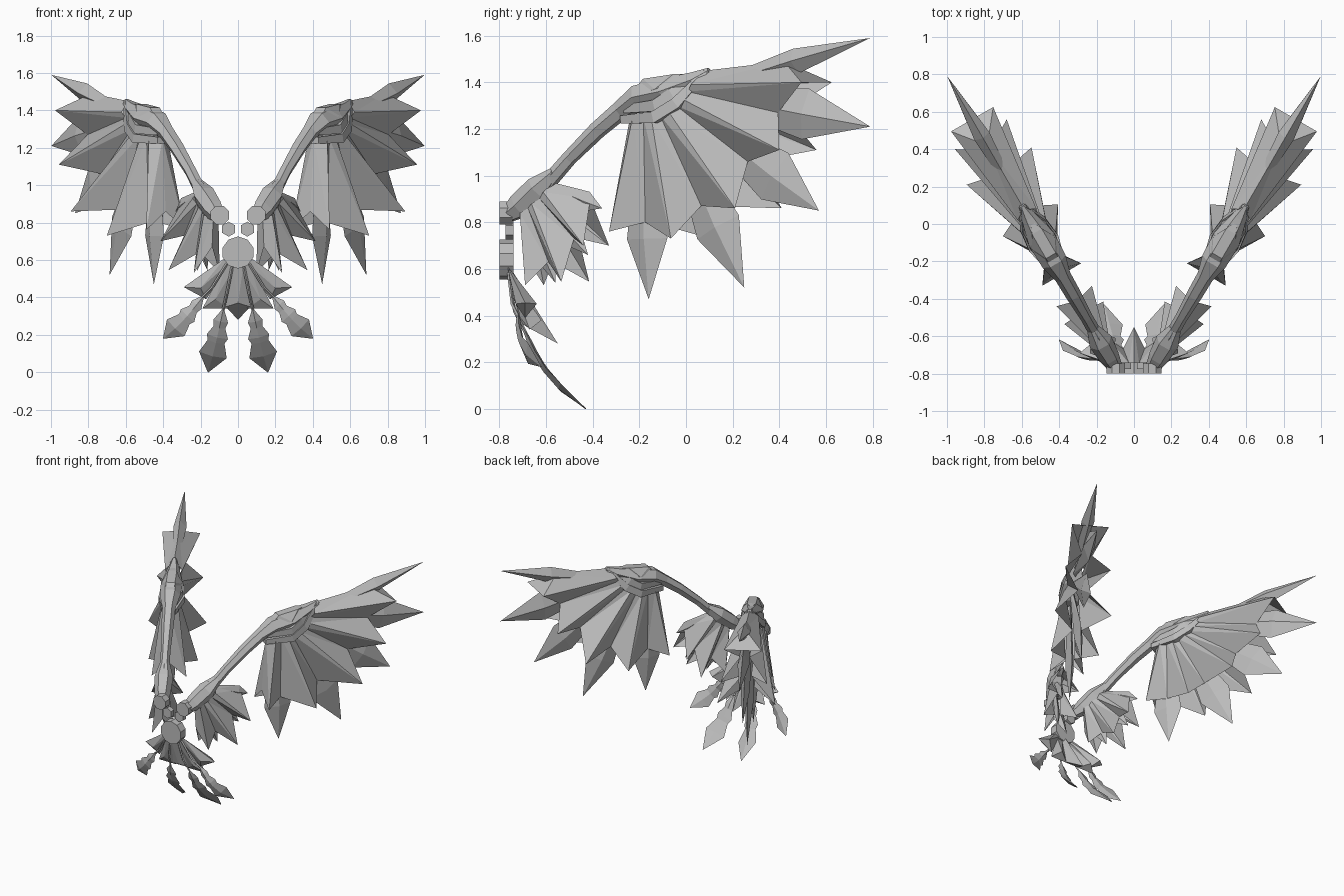
import bpy, bmesh, math
from mathutils import Vector

if "Cube" in bpy.data.objects:
    bpy.data.objects.remove(bpy.data.objects["Cube"])

grey = bpy.data.materials.new("stone_grey")
grey.diffuse_color = (0.5, 0.5, 0.5, 1)
grey.use_nodes = True
grey.node_tree.nodes["Principled BSDF"].inputs["Base Color"].default_value = grey.diffuse_color
OUT = Vector((0.866, -0.5, 0))  # sideways normal of the wing's plane


def P(y, z, n=0.0):
    """Point on the slanted wing plane, pushed out sideways by n."""
    return Vector((0.45 + 0.577 * (y + 0.16), y, z)) + OUT * n


def finish(name, bm, mirror=True):
    bmesh.ops.recalc_face_normals(bm, faces=bm.faces)
    me = bpy.data.meshes.new(name)
    bm.to_mesh(me)
    bm.free()
    me.materials.append(grey)
    ob = bpy.data.objects.new(name, me)
    bpy.context.collection.objects.link(ob)
    if mirror:
        m = ob.modifiers.new("mirror", 'MIRROR')
        m.use_mirror_merge = False
    return ob


def hull(name, pts, mirror=True):
    bm = bmesh.new()
    for p in pts:
        bm.verts.new(p)
    bmesh.ops.convex_hull(bm, input=bm.verts)
    bmesh.ops.delete(bm, geom=[v for v in bm.verts if not v.link_faces], context='VERTS')
    return finish(name, bm, mirror)


def loft(name, stations, side, sides=4, phase=0.0):
    """Rings along a path; each station is (point, half width, half height)."""
    bm = bmesh.new()
    rings = []
    for i, (p, w, h) in enumerate(stations):
        a = stations[max(i - 1, 0)][0]
        b = stations[min(i + 1, len(stations) - 1)][0]
        up = (b - a).cross(side).normalized()
        ring = []
        for k in range(sides):
            t = phase + 2 * math.pi * k / sides
            ring.append(bm.verts.new(p + side * (w * math.cos(t)) + up * (h * math.sin(t))))
        rings.append(ring)
    for r, s in zip(rings, rings[1:]):
        for k in range(sides):
            j = (k + 1) % sides
            bm.faces.new((r[k], r[j], s[j], s[k]))
    bm.faces.new(rings[0])
    bm.faces.new(rings[-1])
    return finish(name, bm)


def blade(name, root, tip, f, w, t):
    """Pointed feather lying in the wing plane."""
    a, d = P(*root), P(*tip)
    c = a.lerp(d, f)
    across = (d - a).cross(OUT).normalized()
    hull(name, [a + across * 0.02, a - across * 0.02, a + OUT * 0.015, a - OUT * 0.015,
                c + across * w, c - across * w, c + OUT * t, c - OUT * t, d])


def pleats(name, ridges, valleys, root_n, valley_n):
    """Folded fan on both wing faces, its sheets meeting at the first and last valley."""
    for label, s in (("outer", 1), ("inner", -1)):
        lines = []
        for i, (root, end) in enumerate(valleys):
            k = s if 0 < i < len(valleys) - 1 else 0
            lines.append((P(*root, k * root_n), P(*end, k * valley_n)))
            if i < len(ridges):
                r, e, n = ridges[i]
                lines.append((P(*r, s * root_n * 1.3), P(*e, s * n)))
        bm = bmesh.new()
        vs = [(bm.verts.new(a), bm.verts.new(b)) for a, b in lines]
        for (a, b), (c, d) in zip(vs, vs[1:]):
            bm.faces.new((a, b, d))
            bm.faces.new((a, d, c))
        finish(f"{name}_{label}", bm)


def disc(name, x, z, r, y0, y1, sides, mirror=True):
    ring = [(x + r * math.cos((k + .5) * 2 * math.pi / sides), y,
             z + r * math.sin((k + .5) * 2 * math.pi / sides))
            for k in range(sides) for y in (y0, y1)]
    hull(name, ring, mirror)


# Main wing: long pointed feathers
for i, (root, tip, f, w, t) in enumerate([
        ((-.18, 1.28), (-.16, .47), .68, .10, .03),
        ((-.08, 1.28), (.25, .52), .66, .115, .03),
        ((-.02, 1.31), (.57, .85), .68, .12, .03),
        ((.02, 1.36), (.79, 1.21), .64, .11, .04),
        ((.08, 1.37), (.79, 1.59), .55, .055, .045)]):
    blade(f"long_feather_{i + 1}", root, tip, f, w, t)

# Main wing: broad folded feathers
pleats("broad_feathers",
       [((-.20, 1.25), (-.27, .76), .12),
        ((-.12, 1.25), (.02, .73), .17),
        ((-.05, 1.28), (.31, .86), .20),
        ((.01, 1.33), (.48, 1.11), .16),
        ((.05, 1.39), (.56, 1.40), .13)],
       [((-.24, 1.25), (-.27, .86)), ((-.16, 1.25), (-.16, .80)),
        ((-.09, 1.26), (.08, .87)), ((-.02, 1.30), (.28, 1.06)),
        ((.03, 1.36), (.41, 1.27)), ((.08, 1.45), (.42, 1.49))], .045, .03)
# Top end of the last broad feather
bm = bmesh.new()
bm.faces.new([bm.verts.new(p) for p in (P(.56, 1.40, .13), P(.42, 1.49), P(.56, 1.40, -.13))])
finish("broad_feather_end", bm)

# Small lower wing: folded feathers and a few points
pleats("small_feathers",
       [((-.69, .84), (-.65, .53), .08),
        ((-.64, .88), (-.475, .545), .12),
        ((-.59, .93), (-.385, .70), .11)],
       [((-.71, .83), (-.70, .67)), ((-.66, .86), (-.58, .63)),
        ((-.61, .90), (-.47, .73)), ((-.57, .97), (-.41, .90))], .035, .02)
for i, (root, tip, w) in enumerate([
        ((-.57, .95), (-.36, .86), .045),
        ((-.62, .90), (-.42, .66), .05),
        ((-.67, .86), (-.56, .54), .045)]):
    blade(f"small_pointed_feather_{i + 1}", root, tip, .68, w, 0.02)

# Arm and wrist
loft("wing_arm", [(P(y, z), w, h) for y, z, w, h in [
    (-.60, .96, .035, .035), (-.5, 1.075, .033, .033), (-.38, 1.195, .042, .038),
    (-.28, 1.28, .045, .042), (-.2, 1.335, .07, .06), (-.08, 1.36, .075, .065),
    (.04, 1.41, .04, .04), (.1, 1.45, .015, .015)]], OUT, 6)
loft("wrist_guard", [(P(y, z), w, h) for y, z, w, h in [
    (-.765, .83, .04, .035), (-.71, .87, .055, .06), (-.63, .945, .065, .06),
    (-.56, 1.015, .035, .025)]], OUT, 6)
loft("wrist_ridge", [(P(y, z), w, h) for y, z, w, h in [
    (-.74, .88, .02, .01), (-.68, .93, .035, .02), (-.6, 1.0, .03, .02),
    (-.56, 1.03, .01, .006)]], OUT, 4)

# Layered shoulder bands
for i, (path, w, h) in enumerate([
        ([(-.26, 1.24), (-.10, 1.25), (-.01, 1.31), (.09, 1.445)], .125, .035),
        ([(-.25, 1.285), (-.10, 1.30), (-.03, 1.35), (.05, 1.42)], .11, .035),
        ([(-.21, 1.345), (-.12, 1.36), (-.06, 1.385), (.0, 1.415)], .08, .03)]):
    taper = ((.5, .7), (1, 1), (.85, 1), (.2, .5))
    loft(f"shoulder_band_{i + 1}",
         [(P(y, z), w * a, h * b) for (y, z), (a, b) in zip(path, taper)],
         OUT, 4, math.pi / 4)
hull("shoulder_cap", [P(y, z, n) for y, z, n in [
    (-.24, 1.33, .03), (-.24, 1.33, -.03), (-.17, 1.415, .03), (-.17, 1.415, -.03),
    (-.04, 1.435, .03), (-.04, 1.435, -.03), (.02, 1.435, 0),
    (-.1, 1.37, .07), (-.1, 1.37, -.07)]])

# Front hubs
disc("wing_hub", .097, .84, .054, -.80, -.745, 8)
disc("small_hub", .05, .765, .04, -.775, -.74, 6)
disc("tail_hub", 0, .64, .086, -.80, -.74, 10, False)

# Tail fan
hull("tail_centre_feather", [(-.03, -.765, .58), (.03, -.765, .58), (0, -.75, .6),
                             (-.065, -.68, .35), (.065, -.68, .35), (0, -.71, .37),
                             (0, -.55, .28)], False)
hull("tail_middle_feather", [(.01, -.765, .58), (.06, -.765, .59), (.05, -.67, .34),
                             (.19, -.67, .34), (.12, -.71, .39), (.13, -.62, .38)])
hull("tail_side_feather", [(.03, -.765, .60), (.07, -.765, .61), (.17, -.69, .39),
                           (.29, -.69, .455), (.2, -.73, .45), (.23, -.64, .45)])

# Tail streamers: thin stem, then a leaf with a notched edge
for name, stem, tip, wide in [
        ("inner_streamer", [(.03, -.76, .57), (.06, -.735, .42), (.08, -.69, .33)],
         (.16, -.43, .0), 1.0),
        ("outer_streamer", [(.06, -.76, .58), (.14, -.745, .45), (.19, -.72, .40)],
         (.40, -.62, .18), .85)]:
    stem = [Vector(p) for p in stem]
    a, b = stem[-1], Vector(tip)
    d = b - a
    side = Vector((-d.z, 0, d.x)).normalized()
    st = [(p, .008, .007) for p in stem]
    for f, w in [(.15, .04), (.24, .032), (.38, .058), (.46, .046), (.68, .076), (1, .002)]:
        sag = Vector((0, -1, -.5)) * (.03 * math.sin(math.pi * f))
        st.append((a.lerp(b, f) + sag, w * wide, .012 if f < 1 else .002))
    loft(name, st, side)
